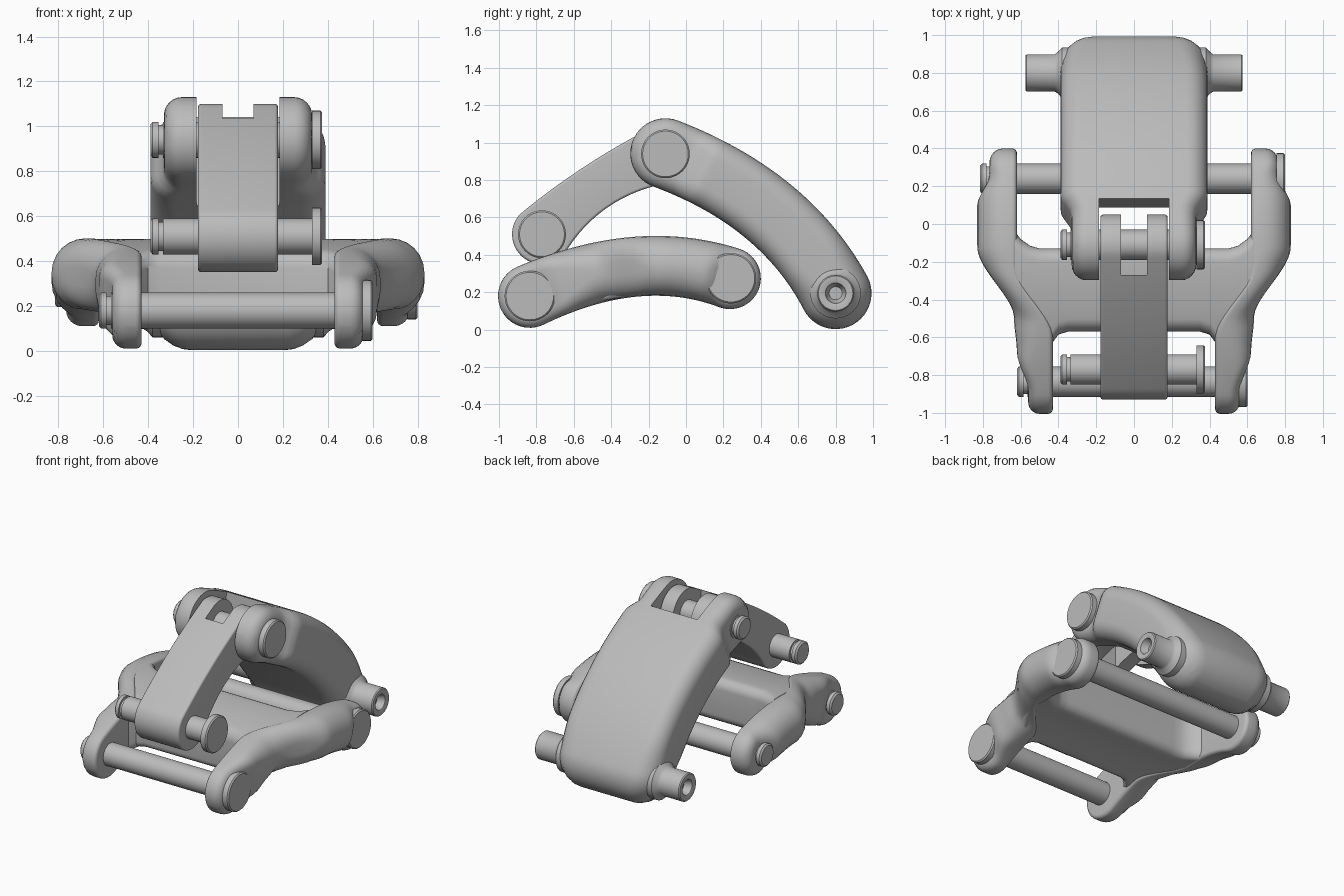
import bpy, bmesh
from math import sin, cos, pi, sqrt
from mathutils import Vector, Matrix

cube = bpy.data.objects.get("Cube")
if cube:
    bpy.data.objects.remove(cube, do_unlink=True)

grey = bpy.data.materials.new("plain grey metal")
grey.use_nodes = True
grey.diffuse_color = (0.5, 0.5, 0.5, 1)
grey.node_tree.nodes["Principled BSDF"].inputs["Base Color"].default_value = (0.5, 0.5, 0.5, 1)


def add_rings(name, rings):
    """Skin a list of equal-length closed rings and cap both ends."""
    bm = bmesh.new()
    loops = [[bm.verts.new(p) for p in ring] for ring in rings]
    n = len(loops[0])
    for a, b in zip(loops, loops[1:]):
        for i in range(n):
            j = (i + 1) % n
            bm.faces.new((a[i], a[j], b[j], b[i]))
    bm.faces.new(loops[0][::-1])
    bm.faces.new(loops[-1])
    bmesh.ops.remove_doubles(bm, verts=bm.verts, dist=0.0002)
    bmesh.ops.recalc_face_normals(bm, faces=bm.faces)
    mesh = bpy.data.meshes.new(name)
    bm.to_mesh(mesh)
    bm.free()
    mesh.materials.append(grey)
    obj = bpy.data.objects.new(name, mesh)
    bpy.context.collection.objects.link(obj)
    return obj


def activate(obj):
    bpy.ops.object.select_all(action='DESELECT')
    obj.select_set(True)
    bpy.context.view_layer.objects.active = obj


def smooth(obj):
    activate(obj)
    bpy.ops.object.shade_smooth_by_angle(angle=0.6)


def table(rows, s):
    """Eased lookup in a short list of (position, value) pairs."""
    if s <= rows[0][0]:
        return rows[0][1]
    for (a, u), (b, v) in zip(rows, rows[1:]):
        if s <= b:
            t = (s - a) / (b - a)
            return u + (v - u) * t * t * (3 - 2 * t)
    return rows[-1][1]


def bezier(a, b, c, t):
    return a * (1 - t) ** 2 + b * 2 * t * (1 - t) + c * t * t


def stations(path, radii, count=36, cap=12):
    """Positions along a curved bar with round ends: centre, tangent, radius, overshoot, length."""
    a, b, c = (Vector(p) for p in path)
    mid = 2 * radii[1] - (radii[0] + radii[2]) / 2
    core, length, last = [], 0, a
    for i in range(count + 1):
        t = i / count
        p = bezier(a, b, c, t)
        tan = ((b - a) * (1 - t) + (c - b) * t).normalized()
        length += (p - last).length
        last = p
        core.append((p, tan, bezier(radii[0], mid, radii[2], t), 0, length))
    caps = []
    for (p, tan, r, _, s), sign in ((core[0], -1), (core[-1], 1)):
        reach = [r * sin(0.985 * pi / 2 * i / cap) for i in range(1, cap + 1)]
        caps.append([(p + tan * d * sign, tan, r, d, s + d * sign) for d in reach])
    return caps[0][::-1] + core + caps[1]


def bar(name, path, radii, limits, corners):
    """Curved bar; limits are its two x tables, corners the edge radii on those two sides."""
    rings = []
    for p, tan, r, d, s in stations(path, radii):
        xs = [table(rows, s) for rows in limits]
        cs = [min(table(rows, s), 0.95 * r) for rows in corners]
        fit = min(1, 0.96 * (xs[1] - xs[0]) / sum(cs))
        up = Vector((-tan.y, tan.x))
        ring = []
        for k, (side, v) in enumerate(((0, -1), (0, 1), (1, 1), (1, -1))):
            c = cs[side] * fit
            arc = []
            for i in range(7):
                rho = max(r - c + c * sin(pi / 2 * i / 6), d)
                inset = c - sqrt(max(c * c - (rho - r + c) ** 2, 0))
                q = p + up * sqrt(max(rho * rho - d * d, 0)) * v
                arc.append((xs[side] + (-inset if side else inset), q.x, q.y))
            ring += arc if k % 2 else arc[::-1]
        rings.append(ring)
    return add_rings(name, rings)


def lathe(name, profile, y, z, sides=40):
    """Turned part about an axis along x."""
    rings = [[(x, y + r * cos(2 * pi * i / sides), z + r * sin(2 * pi * i / sides))
              for i in range(sides)] for x, r in profile]
    smooth(add_rings(name, rings))


def pin(name, tip, end, head, y, z):
    r = 0.08
    lathe(name, [(tip, r - 0.012), (tip + 0.01, r), (tip + 0.035, r), (tip + 0.035, r - 0.015),
                 (tip + 0.055, r - 0.015), (tip + 0.055, r), (end - 0.045, r), (end - 0.045, head),
                 (end - 0.008, head), (end, head - 0.008)], y, z)


def cut(obj, size, centre, tilt=0):
    """Cut a box-shaped slot."""
    bm = bmesh.new()
    bmesh.ops.create_cube(bm, size=1, matrix=Matrix.Translation(centre)
                          @ Matrix.Rotation(tilt, 4, 'X') @ Matrix.Diagonal((*size, 1)))
    mesh = bpy.data.meshes.new("slot_cutter")
    bm.to_mesh(mesh)
    bm.free()
    mesh.materials.append(grey)
    cutter = bpy.data.objects.new("slot_cutter", mesh)
    cutter.hide_render = True
    bpy.context.collection.objects.link(cutter)
    mod = obj.modifiers.new("slot", 'BOOLEAN')
    mod.operation, mod.solver, mod.object = 'DIFFERENCE', 'EXACT', cutter
    activate(obj)
    bpy.ops.object.modifier_apply(modifier=mod.name)
    bpy.data.objects.remove(cutter, do_unlink=True)


# Lower bracket: mirrored curved arms
bracket_path = [(-0.835, 0.18), (-0.25, 0.445), (0.235, 0.275)]
bracket_radii = (0.17, 0.16, 0.165)
arms = bar("bracket_arms", bracket_path, bracket_radii,
           ([(0.3, 0.43), (0.64, 0.62)],
            [(0, 0.56), (0.2, 0.62), (0.36, 0.635), (0.74, 0.83), (0.96, 0.83), (1.1, 0.765)]),
           ([(0, 0.025)],
            [(0.05, 0.06), (0.45, 0.15), (0.95, 0.15), (1.15, 0.07)]))
arms.modifiers.new("mirror", 'MIRROR')
smooth(arms)

# Lower bracket: arched web, flared where it meets the arms
arch = [(p.x, p.y) for p, _, _, d, _ in stations(bracket_path, bracket_radii) if d == 0]
half = [(0, -0.57, -0.13), (0.35, -0.57, -0.13), (0.4, -0.585, -0.13), (0.44, -0.64, -0.13),
        (0.5, -0.64, -0.13), (0.55, -0.5, -0.115), (0.6, -0.42, -0.08), (0.63, -0.36, -0.04)]
rings = []
for x, front, back in [(-x, f, b) for x, f, b in half[:0:-1]] + half:
    ring, c, h = [], 0.065, 0.157
    for k, (cy, cz) in enumerate(((back - c, h - c), (front + c, h - c),
                                  (front + c, c - h), (back - c, c - h))):
        ring += [(cy + c * cos(pi / 2 * (k + i / 6)), cz + c * sin(pi / 2 * (k + i / 6)))
                 for i in range(7)]
        if k in (0, 2):
            far = front + c if k == 0 else back - c
            ring += [(cy + (far - cy) * i / 10, h if k == 0 else -h) for i in range(1, 10)]
    rings.append([(x, y, v + table(arch, y)) for y, v in ring])
smooth(add_rings("bracket_web", rings))

# Upper arm with a slot for the link
edge = [(0, 0.08), (0.3, 0.11), (0.95, 0.11), (1.25, 0.16)]
width = [(0.12, 0.33), (0.24, 0.39), (1.2, 0.39), (1.42, 0.365)]
upper = bar("upper_arm", [(-0.11, 0.942), (0.53, 0.70), (0.80, 0.195)], (0.188, 0.187, 0.192),
            ([(s, -x) for s, x in width], width), (edge, edge))
cut(upper, (0.37, 0.6, 0.9), (0, -0.18, 0.94), -0.12)
smooth(upper)

# Link with a forked upper end
link = bar("link", [(-0.77, 0.51), (-0.5, 0.815), (-0.11, 0.94)], (0.16, 0.125, 0.16),
           ([(0, -0.178)], [(0, 0.178)]), ([(0, 0.015)],) * 2)
cut(link, (0.14, 0.4, 0.8), (0, -0.07, 0.94))
smooth(link)

# Pins
pin("bracket_front_pin", -0.62, 0.60, 0.135, -0.835, 0.18)
pin("bracket_rear_pin", -0.815, 0.80, 0.135, 0.24, 0.275)
pin("upper_pivot_pin", -0.39, 0.375, 0.13, -0.11, 0.94)
pin("link_lower_pin", -0.39, 0.375, 0.128, -0.77, 0.51)

# Hollow-ended stub axle at the rear
stub = [(0.52, 0.035), (0.55, 0.05), (0.57, 0.055), (0.575, 0.07), (0.575, 0.092), (0.568, 0.098),
        (0.42, 0.098), (0.405, 0.108), (0.38, 0.135)]
lathe("stub_axle", [(-x, r) for x, r in stub] + stub[::-1], 0.80, 0.195)
